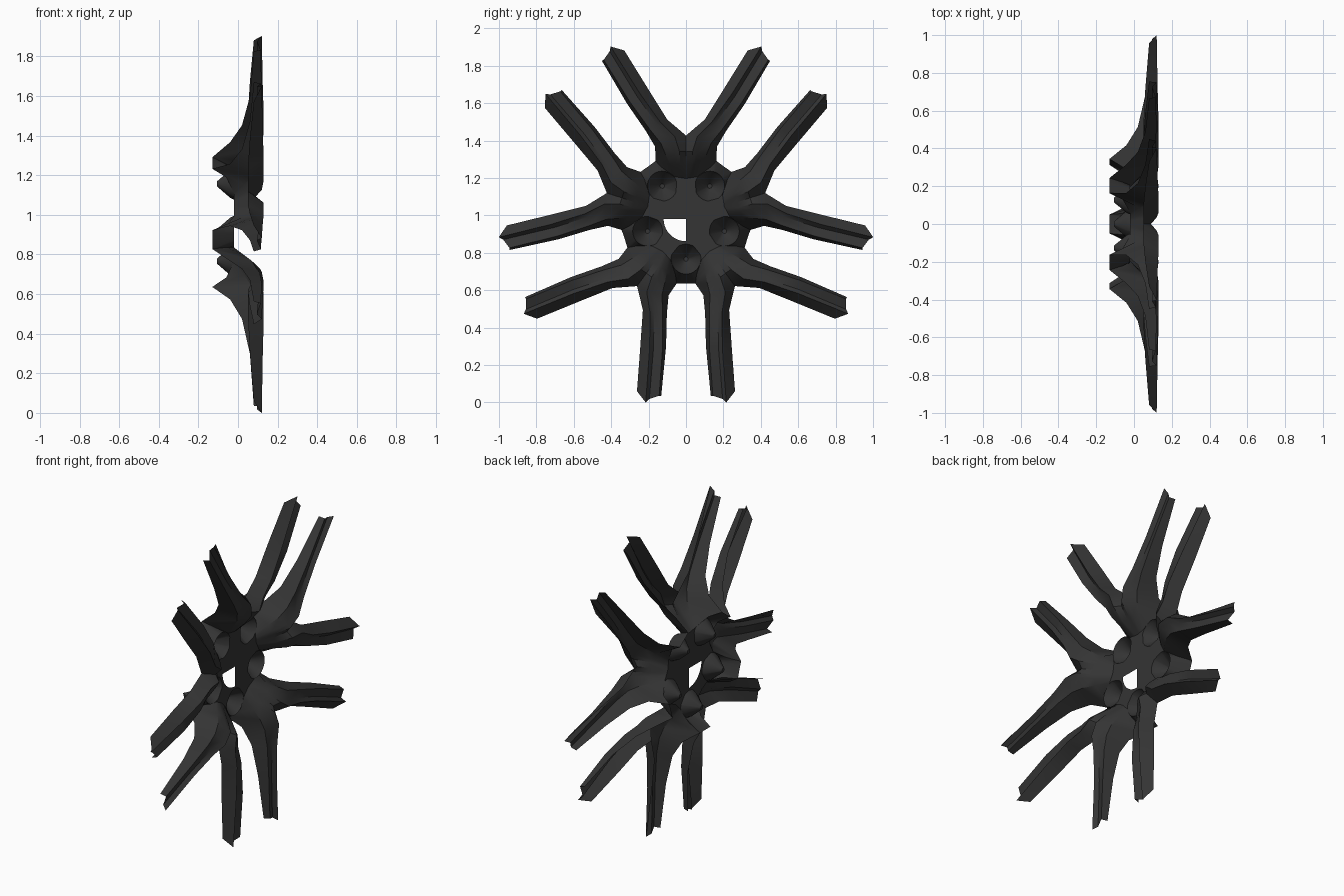
import bpy, bmesh
from math import sin, cos, radians
from mathutils import Vector

cube = bpy.data.objects.get("Cube")
if cube:
    bpy.data.objects.remove(cube, do_unlink=True)

AXLE_Z = 0.982      # height of the wheel axle
FLOOR = -0.02       # depth of the hub floor
CAP_R = 0.12        # radius of the centre cap
LUG_R = 0.08        # radius of a lug recess
LUG = Vector((0.0, 0.2156, FLOOR))

paint = bpy.data.materials.new("dark_grey_metal")
paint.use_nodes = True
grey = (0.035, 0.035, 0.035, 1)
paint.diffuse_color = grey
shader = next(n for n in paint.node_tree.nodes if n.type == 'BSDF_PRINCIPLED')
shader.inputs["Base Color"].default_value = grey
shader.inputs["Roughness"].default_value = 0.6


def spin(p, degrees):
    """Rotate a (sideways, outward, depth) point around the axle."""
    a = radians(degrees)
    return Vector((p[0] * cos(a) - p[1] * sin(a), p[0] * sin(a) + p[1] * cos(a), p[2]))


def place(p, degrees):
    """Turn a (sideways, outward, depth) point into a world position."""
    q = spin(p, degrees)
    return Vector((q.z, q.x, q.y + AXLE_Z))


def make_sheet(name, faces, degrees=0):
    """Weld a list of point polygons into one smooth sheet facing +x."""
    bm = bmesh.new()
    for points in faces:
        bm.faces.new([bm.verts.new(place(p, degrees)) for p in points])
    bmesh.ops.remove_doubles(bm, verts=bm.verts, dist=0.0005)
    bmesh.ops.dissolve_degenerate(bm, edges=bm.edges, dist=0.0001)
    bmesh.ops.recalc_face_normals(bm, faces=bm.faces)
    if sum(f.normal.x * f.calc_area() for f in bm.faces) < 0:
        bmesh.ops.reverse_faces(bm, faces=bm.faces)
    mesh = bpy.data.meshes.new(name)
    bm.to_mesh(mesh)
    bm.free()
    mesh.materials.append(paint)
    obj = bpy.data.objects.new(name, mesh)
    bpy.context.collection.objects.link(obj)
    bpy.ops.object.select_all(action='DESELECT')
    obj.select_set(True)
    bpy.context.view_layer.objects.active = obj
    bpy.ops.object.shade_smooth_by_angle(angle=radians(32))
    return obj


def strips(rows, closed=False):
    """Quads between neighbouring rows of points."""
    faces = []
    for low, high in zip(rows, rows[1:]):
        count = len(low)
        for i in range(count if closed else count - 1):
            j = (i + 1) % count
            faces.append([low[i], low[j], high[j], high[i]])
    return faces


# Half of a forked arm, hub to tip: inner edge, ridge, groove, shoulder, outer edge
ARM = [
    [(0, .215, -.02), (.018, .218, -.02), (.03, .22, -.02), (.045, .2225, -.02), (.06, .225, -.02)],
    [(0, .29, .05), (.03, .29, .06), (.05, .29, .05), (.085, .29, .03), (.13, .275, -.06)],
    [(0, .36, .09), (.035, .36, .12), (.06, .355, .11), (.11, .345, .07), (.163, .309, -.13)],
    [(0, .445, .05), (.06, .44, .13), (.08, .43, .115), (.135, .405, .09), (.165, .385, -.04)],
    [(.1, .53, .05), (.14, .52, .13), (.155, .505, .11), (.195, .48, .11), (.215, .47, .02)],
    [(.2, .69, .06), (.25, .675, .125), (.262, .655, .105), (.3, .625, .12), (.315, .615, .06)],
    [(.33, .9, .08), (.403, .921, .12), (.408, .895, .095), (.44, .85, .115), (.45, .845, .08)],
]


def mirrored(p):
    return (-p[0], p[1], p[2])


# Five forked arms
arm_faces = strips(ARM) + strips([[mirrored(p) for p in row] for row in ARM])
for k in range(5):
    make_sheet(f"forked_arm_{k + 1}", arm_faces, 72 * k)

# Outline of one hub sector around a lug, centred on the lug direction
side = [spin(p, 36) for p in [ARM[0][0]] + [ARM[i][4] for i in range(3)]]
lip = Vector((0, 0.345, -0.13))
arc = [Vector((CAP_R * sin(radians(a)), CAP_R * cos(radians(a)), FLOOR)) for a in range(-36, 37, 9)]
if side[0].x > 0:
    arc.reverse()
other = [Vector(mirrored(p)) for p in reversed(side)]
corners = side + [lip] + other
outline = []
for start, end in zip(corners, corners[1:]):
    outline += [start.lerp(end, t / 3) for t in range(3)]
outline.append(corners[-1])
# close the outline along the cap edge, from the last corner back to the first
outline += arc if (arc[0] - corners[-1]).length < (arc[-1] - corners[-1]).length else arc[::-1]


def lug_ring(radius, depth):
    ring = []
    for p in outline:
        d = Vector((p.x - LUG.x, p.y - LUG.y, 0)).normalized() * radius
        ring.append(Vector((LUG.x + d.x, LUG.y + d.y, depth)))
    return ring


# Hub floor with tongues that fold backwards, one sector per lug
sector = strips([outline, lug_ring(LUG_R, FLOOR)], closed=True)
hub_faces = []
for k in range(5):
    hub_faces += [[spin(p, 36 + 72 * k) for p in f] for f in sector]
make_sheet("hub_floor", hub_faces)

# Conical lug recesses
cup = strips([lug_ring(LUG_R, FLOOR), lug_ring(0.07, -0.04), lug_ring(0.012, -0.107)], closed=True)
cup.append(lug_ring(0.012, -0.107))
for k in range(5):
    make_sheet(f"lug_recess_{k + 1}", cup, 36 + 72 * k)

# Centre cap covering three quarters of the bore
cap = []
for a in range(-90, 180, 9):
    rim = [(CAP_R * cos(radians(b)), CAP_R * sin(radians(b)), FLOOR) for b in (a, a + 9)]
    cap.append([(0, 0, FLOOR)] + rim)
make_sheet("centre_cap", cap)
